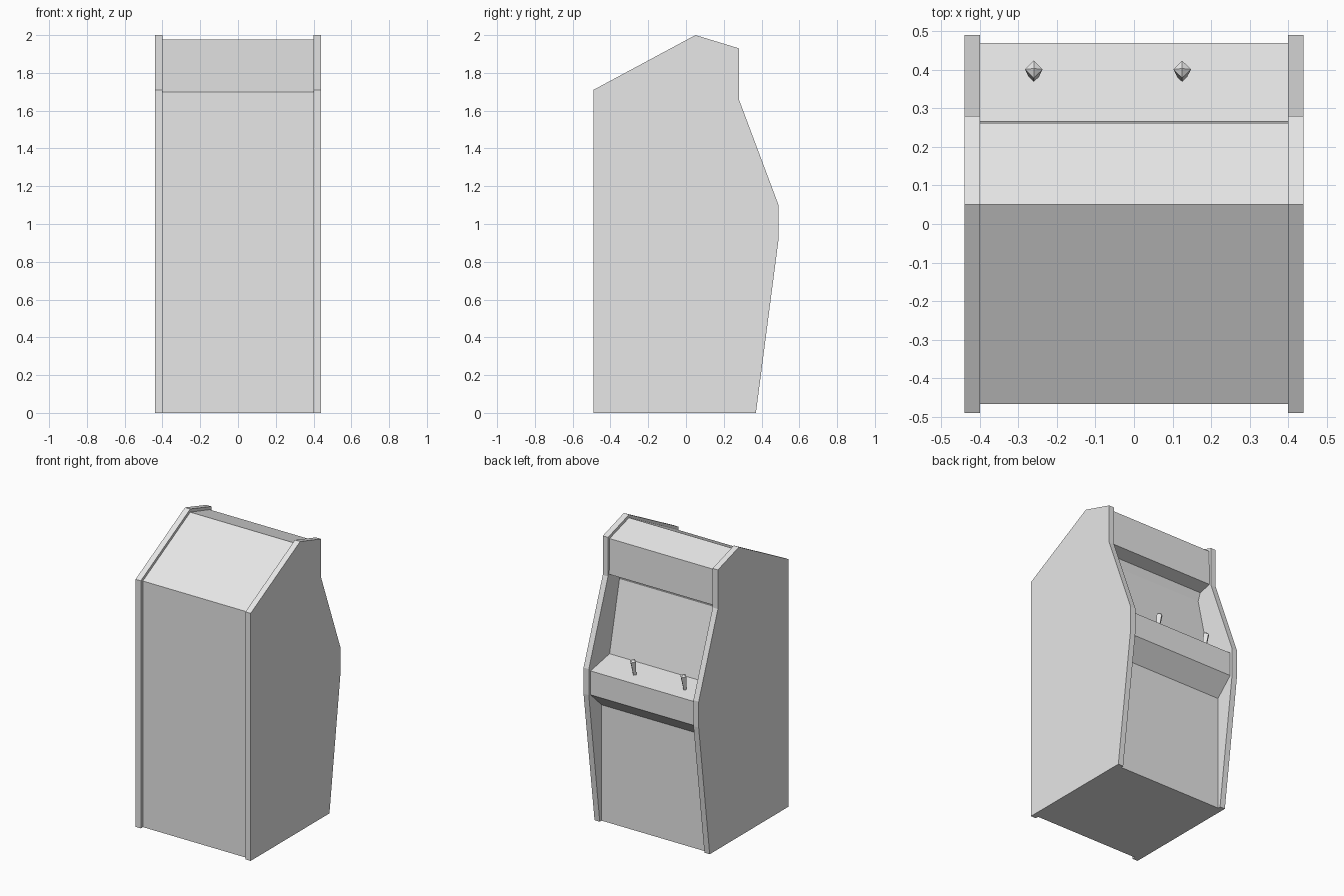
import bpy, bmesh, math
from mathutils import Matrix, Vector

cube = bpy.data.objects.get("Cube")
if cube:
    bpy.data.objects.remove(cube)

grey = bpy.data.materials.new("plain_grey")
grey.use_nodes = True
colour = (0.8, 0.8, 0.8, 1)
grey.diffuse_color = colour
grey.node_tree.nodes["Principled BSDF"].inputs["Base Color"].default_value = colour


def finish(name, bm):
    bmesh.ops.recalc_face_normals(bm, faces=bm.faces)
    mesh = bpy.data.meshes.new(name)
    bm.to_mesh(mesh)
    bm.free()
    mesh.materials.append(grey)
    obj = bpy.data.objects.new(name, mesh)
    bpy.context.collection.objects.link(obj)
    return obj


def extrude_profile(name, profile, x0, x1):
    """Sweep a (y, z) outline sideways from x0 to x1."""
    bm = bmesh.new()
    face = bm.faces.new([bm.verts.new((x0, y, z)) for y, z in profile])
    grown = bmesh.ops.extrude_face_region(bm, geom=[face])["geom"]
    verts = [g for g in grown if isinstance(g, bmesh.types.BMVert)]
    bmesh.ops.translate(bm, verts=verts, vec=(x1 - x0, 0, 0))
    return finish(name, bm)


# Side panels, standing proud of the body all round
side = [(-0.49, 0), (0.37, 0), (0.49, 0.92), (0.49, 1.10),
        (0.28, 1.66), (0.28, 1.93), (0.05, 2.0), (-0.49, 1.71)]
extrude_profile("left_side_panel", side, 0.40, 0.44)
extrude_profile("right_side_panel", side, -0.44, -0.40)

# Cabinet body: kick plate, control shelf, screen, hood and sloping back
panel_front, panel_back = Vector((0.47, 1.08)), Vector((0.263, 1.12))
body = [(-0.467, 0), (0.35, 0), (0.35, 0.80), (0.47, 0.915),
        panel_front, panel_back,
        (0.155, 1.595), (0.175, 1.65), (0.267, 1.67), (0.262, 1.915),
        (0.05, 1.978), (-0.467, 1.70)]
extrude_profile("cabinet_body", body, -0.40, 0.40)

# Joysticks: four-sided flared sticks with pointed caps, square to the shelf
slope = panel_front - panel_back
tilt = math.atan2(slope.y, slope.x)
base_y = 0.382
base_z = panel_back.y + slope.y * (base_y - panel_back.x) / slope.x
for name, x in (("left_joystick", 0.125), ("right_joystick", -0.26)):
    bm = bmesh.new()
    for low, high, r_low, r_high in ((-0.01, 0.10, 0.012, 0.023),
                                     (0.10, 0.113, 0.023, 0)):
        bmesh.ops.create_cone(
            bm, cap_ends=low < 0, segments=4, radius1=r_low, radius2=r_high,
            depth=high - low, matrix=Matrix.Translation((0, 0, (low + high) / 2)))
    bmesh.ops.remove_doubles(bm, verts=bm.verts, dist=0.0005)
    inner = [f for f in bm.faces if len(f.verts) == 4
             and all(abs(v.co.z - 0.10) < 0.001 for v in f.verts)]
    bmesh.ops.delete(bm, geom=inner, context="FACES_ONLY")
    stick = finish(name, bm)
    stick.location = (x, base_y, base_z)
    stick.rotation_euler.x = tilt
